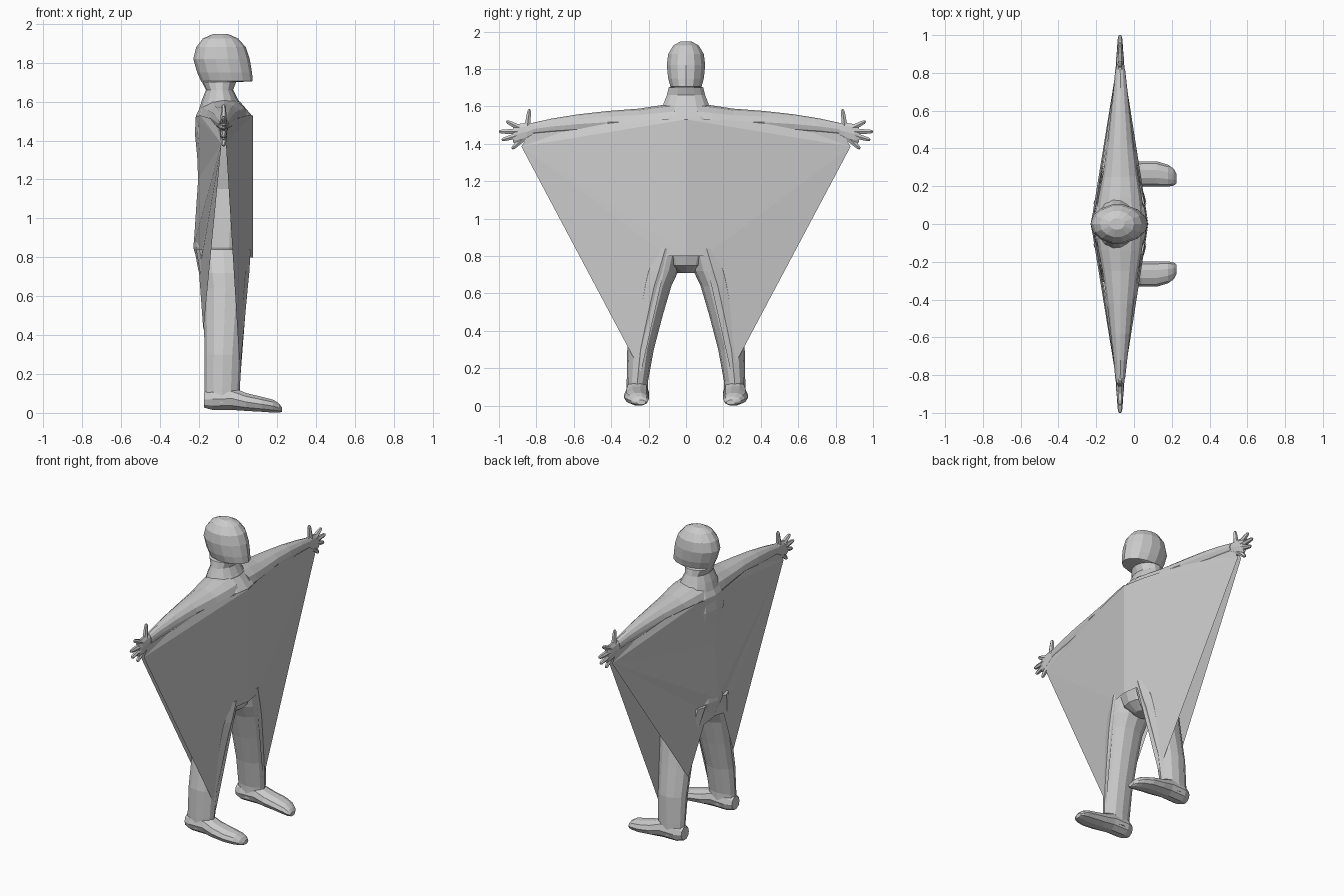
import bpy, bmesh, math
from mathutils import Vector as V


def finish(name, bm, mirror):
    bmesh.ops.recalc_face_normals(bm, faces=bm.faces)
    me = bpy.data.meshes.new(name)
    bm.to_mesh(me)
    bm.free()
    ob = bpy.data.objects.new(name, me)
    bpy.context.collection.objects.link(ob)
    if mirror:
        m = ob.modifiers.new("mirror", 'MIRROR')
        m.use_axis = (False, True, False)
        m.use_clip = False
        m.use_mirror_merge = False
    return ob


def loft(name, sections, n=12, mirror=False):
    """Skin elliptical sections given as (centre, half axis a, half axis b)."""
    bm = bmesh.new()
    rings = []
    for c, a, b in sections:
        rings.append([bm.verts.new(V(c) + V(a) * math.cos(2 * math.pi * i / n)
                                   + V(b) * math.sin(2 * math.pi * i / n)) for i in range(n)])
    for r, s in zip(rings, rings[1:]):
        for i in range(n):
            j = (i + 1) % n
            bm.faces.new((r[i], r[j], s[j], s[i]))
    bm.faces.new(rings[0])
    bm.faces.new(rings[-1])
    return finish(name, bm, mirror)


def stack(rows):
    """Horizontal sections from (z, x back, x front, y centre, y half width)."""
    return [(((a + b) / 2, y, z), ((b - a) / 2, 0, 0), (0, r, 0)) for z, a, b, y, r in rows]


def membrane(name, points):
    """Flat fabric fanned out from the first point."""
    bm = bmesh.new()
    vs = [bm.verts.new(p) for p in points]
    for p, q in zip(vs[1:], vs[2:]):
        bm.faces.new((vs[0], p, q))
    return finish(name, bm, True)


# helmeted head and neck
loft("head", stack([
    (1.56, -0.20, 0.03, 0, 0.15), (1.61, -0.185, 0.0, 0, 0.125),
    (1.66, -0.165, -0.025, 0, 0.105), (1.70, -0.185, -0.01, 0, 0.095),
    (1.705, -0.19, 0.076, 0, 0.085), (1.75, -0.21, 0.072, 0, 0.098),
    (1.82, -0.23, 0.06, 0, 0.105), (1.88, -0.215, 0.04, 0, 0.098),
    (1.925, -0.18, 0.0, 0, 0.07), (1.947, -0.13, -0.05, 0, 0.03)]), 14)

# torso
loft("torso", stack([
    (0.71, -0.13, -0.02, 0, 0.05), (0.75, -0.20, 0.04, 0, 0.12),
    (0.85, -0.23, 0.072, 0, 0.17), (1.00, -0.215, 0.072, 0, 0.165),
    (1.15, -0.20, 0.072, 0, 0.15), (1.32, -0.21, 0.074, 0, 0.19),
    (1.44, -0.222, 0.074, 0, 0.21), (1.53, -0.215, 0.07, 0, 0.19),
    (1.60, -0.18, 0.01, 0, 0.13)]), 14)

# legs
loft("leg", stack([
    (0.05, -0.172, 0.005, 0.26, 0.058), (0.13, -0.172, 0.01, 0.26, 0.057),
    (0.30, -0.172, 0.018, 0.243, 0.071), (0.48, -0.175, 0.035, 0.205, 0.08),
    (0.64, -0.18, 0.05, 0.17, 0.092), (0.72, -0.195, 0.058, 0.145, 0.105),
    (0.84, -0.215, 0.065, 0.11, 0.09)]), 12, True)

# boots, sections from heel to toe
loft("boot", [((x, y, (a + b) / 2), (0, r, 0), (0, 0, (b - a) / 2)) for x, a, b, y, r in [
    (-0.175, 0.025, 0.11, 0.26, 0.04), (-0.13, 0.012, 0.13, 0.26, 0.062),
    (-0.03, 0.012, 0.135, 0.262, 0.062), (0.04, 0.008, 0.105, 0.265, 0.067),
    (0.12, 0.004, 0.085, 0.265, 0.067), (0.18, 0.0, 0.07, 0.256, 0.058),
    (0.21, 0.0, 0.05, 0.248, 0.045), (0.225, 0.004, 0.03, 0.24, 0.025)]], 10, True)

# arms, sections from shoulder to wrist
loft("arm", [((x, y, z), (a, 0, 0), (0, 0, b)) for y, x, z, a, b in [
    (0.06, -0.075, 1.53, 0.125, 0.085), (0.14, -0.073, 1.525, 0.115, 0.08),
    (0.25, -0.072, 1.52, 0.095, 0.068), (0.42, -0.072, 1.515, 0.07, 0.06),
    (0.58, -0.072, 1.505, 0.052, 0.052), (0.72, -0.072, 1.492, 0.036, 0.042),
    (0.82, -0.073, 1.478, 0.026, 0.034)]], 12, True)

# palm
loft("palm", [((-0.074, y, z), (a, 0, 0), (0, 0, b)) for y, z, a, b in [
    (0.80, 1.48, 0.024, 0.032), (0.85, 1.465, 0.022, 0.05),
    (0.90, 1.452, 0.019, 0.056), (0.925, 1.45, 0.014, 0.045)]], 10, True)

# thumb and fingers
digits = [("thumb", (0.85, 1.48), (0.837, 1.585)),
          ("index_finger", (0.89, 1.485), (0.96, 1.52)),
          ("middle_finger", (0.90, 1.465), (1.0, 1.465)),
          ("ring_finger", (0.90, 1.445), (0.985, 1.42)),
          ("little_finger", (0.875, 1.425), (0.93, 1.373))]
for name, p, q in digits:
    p, q = V((-0.074, *p)), V((-0.074, *q))
    side = (q - p).normalized().cross(V((1, 0, 0)))
    loft(name, [(p.lerp(q, t), (r, 0, 0), side * r) for t, r in
                [(0, 0.018), (0.6, 0.014), (0.9, 0.011), (1, 0.005)]], 6, True)

# fabric wings, front and back sheets left open along the outer edge
membrane("front_wing", [
    (-0.062, 0.88, 1.385), (-0.056, 0.83, 1.47), (-0.03, 0.55, 1.505),
    (0.045, 0.15, 1.53), (0.076, 0, 1.53), (0.076, 0, 0.80),
    (0.06, 0.10, 0.80), (0.012, 0.24, 0.18)])
membrane("back_wing", [
    (-0.085, 0.88, 1.385), (-0.09, 0.83, 1.47), (-0.115, 0.55, 1.505),
    (-0.195, 0.15, 1.53), (-0.218, 0, 1.52), (-0.205, 0, 1.2),
    (-0.228, 0, 0.86), (-0.205, 0, 0.74), (-0.20, 0.10, 0.72), (-0.178, 0.23, 0.42)])
